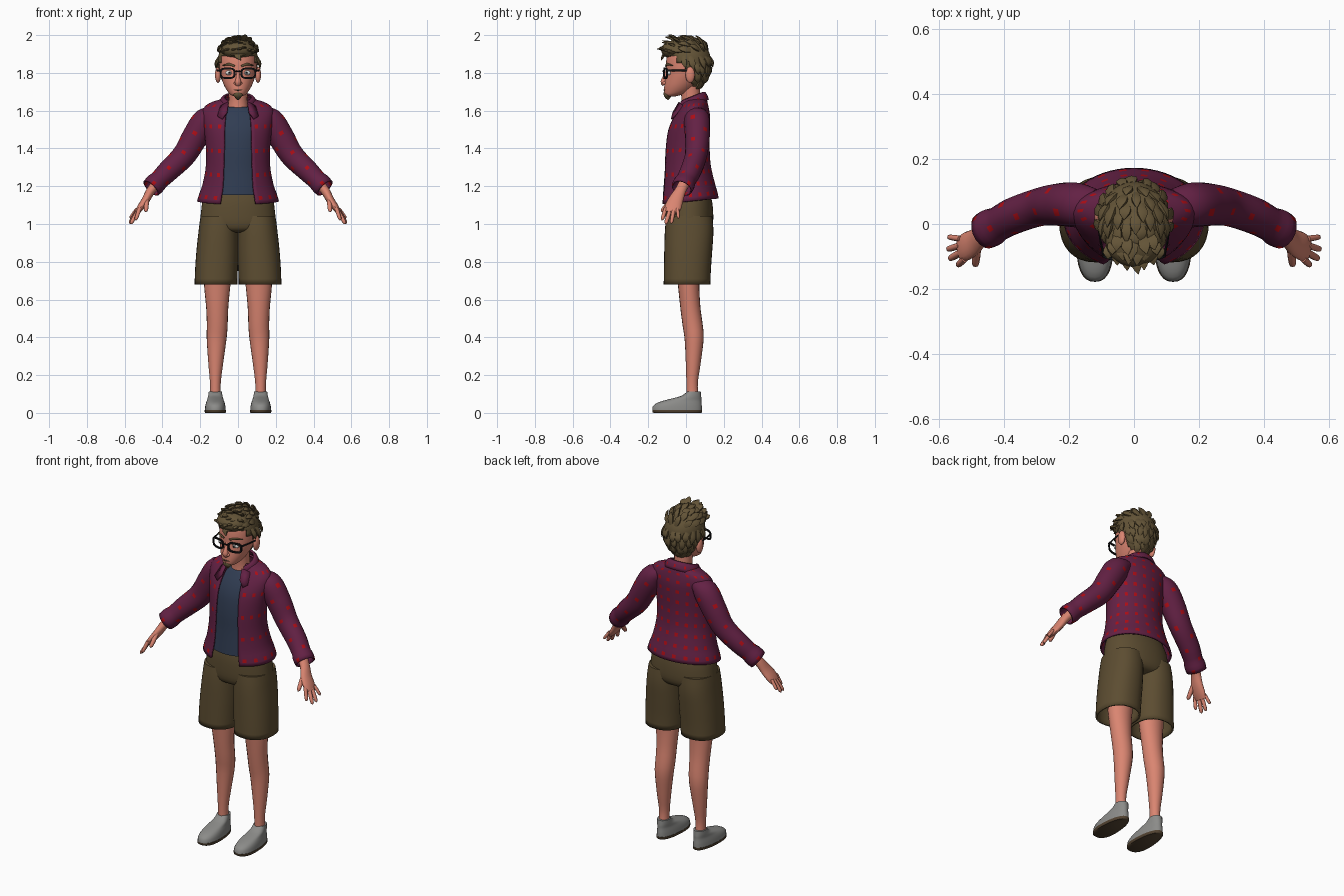
import bpy, bmesh, math, random
from mathutils import Vector as V

if "Cube" in bpy.data.objects:
    bpy.data.objects.remove(bpy.data.objects["Cube"])
random.seed(4)

COLS = dict(skin=(.70, .235, .165), hair=(.125, .088, .038), plum=(.125, .015, .058), red=(.42, .004, .008),
            navy=(.03, .046, .085), olive=(.108, .074, .031), grey=(.26, .26, .25), brown=(.085, .055, .03),
            black=(.006, .006, .007), white=(.75, .75, .72))
MAT = {}
for k, c in COLS.items():
    MAT[k] = bpy.data.materials.new(k)
    MAT[k].diffuse_color = (*c, 1)


# ---------- helpers ----------
def spline(keys, n):
    """n+1 samples of a smooth curve through tuples, spaced by length."""
    d = [0]
    for a, b in zip(keys, keys[1:]):
        d.append(d[-1] + math.dist(a, b))
    last = len(keys) - 1

    def slope(i, c):
        a, b = max(i - 1, 0), min(i + 1, last)
        return (keys[b][c] - keys[a][c]) / (d[b] - d[a])
    out = []
    for s in range(n + 1):
        t = d[-1] * s / n
        k = max(i for i in range(last) if d[i] <= t + 1e-9)
        h = d[k + 1] - d[k]
        u = (t - d[k]) / h
        out.append([(2*u**3 - 3*u*u + 1) * keys[k][c] + (u**3 - 2*u*u + u) * h * slope(k, c)
                    + (3*u*u - 2*u**3) * keys[k + 1][c] + (u**3 - u*u) * h * slope(k + 1, c)
                    for c in range(len(keys[0]))])
    return out


def loft(bm, rings, closed=True, caps=(True, True), rule=None):
    vs = [[bm.verts.new(p) for p in r] for r in rings]
    n = len(vs[0])
    for i in range(len(vs) - 1):
        for j in range(n if closed else n - 1):
            k = (j + 1) % n
            f = bm.faces.new((vs[i][j], vs[i][k], vs[i + 1][k], vs[i + 1][j]))
            if rule:
                f.material_index = int(rule(i, j))
    for on, r in zip(caps, (vs[0], vs[-1])):
        if on:
            bm.faces.new(r)


def finish(name, bm, mats, mirror=False, thick=0):
    bmesh.ops.recalc_face_normals(bm, faces=bm.faces)
    me = bpy.data.meshes.new(name)
    bm.to_mesh(me)
    bm.free()
    ob = bpy.data.objects.new(name, me)
    bpy.context.collection.objects.link(ob)
    for m in mats.split():
        me.materials.append(MAT[m])
    if thick:
        m = ob.modifiers.new("thickness", 'SOLIDIFY')
        m.thickness, m.offset = thick, 0
    if mirror:
        ob.modifiers.new("mirror", 'MIRROR')
    bpy.ops.object.select_all(action='DESELECT')
    ob.select_set(True)
    bpy.context.view_layer.objects.active = ob
    bpy.ops.object.shade_smooth_by_angle(angle=math.radians(50))
    return ob


def hring(z, w, yf, yb, opening=0, cx=0, n=48, tilt=0, p=1, heel=0):
    """Horizontal oval ring; opening leaves a gap at the front."""
    a0 = math.asin(min(.9, opening / w)) if opening else 0
    pts = []
    for j in range(n + 1 if opening else n):
        a = a0 + (2 * math.pi - 2 * a0) * j / n
        s, c = math.sin(a), math.cos(a)
        s, c = math.copysign(abs(s)**p, s), math.copysign(abs(c)**p, c)
        y = (yf + yb) / 2 - (yb - yf) / 2 * c
        pts.append(V((cx + w * s * (1 + heel * c), y, z + tilt * y)))
    return pts


def tube_rings(keys, steps, n, side=(0, 1, 0)):
    """Rings along a path of (x, y, z, radius along side, other radius)."""
    ks = spline(keys, steps)
    ps = [V(k[:3]) for k in ks]
    rings = []
    for i, k in enumerate(ks):
        t = (ps[min(i + 1, steps)] - ps[max(i - 1, 0)]).normalized()
        s = V(side)
        s = (s - t * s.dot(t)).normalized()
        o = t.cross(s)
        rings.append([ps[i] + s * k[3] * math.cos(2*math.pi*j/n) + o * k[4] * math.sin(2*math.pi*j/n)
                      for j in range(n)])
    return rings


def tube(name, keys, mats, steps=12, n=16, side=(0, 1, 0), mirror=False, thick=0, caps=(True, True), rule=None):
    bm = bmesh.new()
    loft(bm, tube_rings(keys, steps, n, side), True, caps, rule)
    return finish(name, bm, mats, mirror, thick)


def blob(name, c, r, mat, mirror=False, seg=20):
    bm = bmesh.new()
    bmesh.ops.create_uvsphere(bm, u_segments=seg, v_segments=seg // 2, radius=1)
    for v in bm.verts:
        v.co = V(c) + V(a * b for a, b in zip(v.co, r))
    return finish(name, bm, mat, mirror)


def stack(name, keys, mats, steps=0, mirror=False, thick=0, caps=(True, True), closed=True, rule=None, **kw):
    bm = bmesh.new()
    loft(bm, [hring(*k, **kw) for k in (spline(keys, steps) if steps else keys)], closed, caps, rule)
    return finish(name, bm, mats, mirror, thick)


# ---------- jacket, shirt ----------
def dots(i, j):
    back = 12 <= j < 36
    return j % 3 == 1 and i % (3 if back else 6) == 1


stack("jacket", [(1.118, .212, -.135, .168, .092), (1.15, .203, -.132, .162, .088), (1.2, .185, -.126, .148, .08),
                 (1.3, .166, -.12, .126, .075), (1.4, .165, -.115, .12, .072), (1.5, .175, -.1, .122, .07),
                 (1.56, .184, -.073, .122, .066), (1.6, .183, -.045, .116, .06), (1.628, .155, -.025, .11, .055),
                 (1.645, .11, -.018, .105, .052), (1.655, .075, -.01, .095, .05)],
      "plum red", steps=30, thick=.01, caps=(False, False), closed=False, rule=dots, tilt=.1)
stack("shirt", [(1.165, .175, -.122, .13), (1.3, .152, -.112, .112), (1.4, .15, -.108, .108), (1.5, .16, -.093, .11),
                (1.56, .165, -.067, .11), (1.6, .13, -.038, .1), (1.62, .075, -.022, .085)],
      "navy", steps=18, tilt=.1)
stack("collar", [(1.61, .1, -.04, .118, .06), (1.65, .088, -.045, .104, .056), (1.66, .07, -.043, .09, .052)],
      "plum red", steps=4, thick=.008, caps=(False, False), closed=False, tilt=.4,
      rule=lambda i, j: i == 1 and j % 6 == 0)
bm = bmesh.new()
bm.faces.new([bm.verts.new(p) for p in ((.05, -.036, 1.645), (.092, -.014, 1.625), (.108, -.062, 1.57),
                                        (.084, -.077, 1.555), (.058, -.068, 1.59))])
finish("collar_flap", bm, "plum", True, .008)

# ---------- sleeves and hands ----------
tube("sleeve", [(.12, .055, 1.585, .05, .035), (.17, .058, 1.55, .064, .064), (.225, .06, 1.465, .062, .066),
                (.285, .053, 1.365, .055, .06), (.37, .025, 1.28, .052, .054), (.425, -.004, 1.225, .049, .048),
                (.435, -.009, 1.215, .055, .053), (.46, -.022, 1.19, .053, .05)],
     "plum red", steps=26, n=18, mirror=True, thick=.008, caps=(True, False),
     rule=lambda i, j: i % 3 == 1 and j % 6 == (2 if i % 2 else 5) and i > 3)
bm = bmesh.new()
loft(bm, tube_rings([(.42, -.005, 1.225, .03, .028), (.462, -.03, 1.175, .03, .024), (.49, -.055, 1.125, .04, .021),
                     (.518, -.07, 1.085, .044, .018), (.535, -.077, 1.06, .036, .012)], 10, 16))
for base, tip, r in [((.52, -.107, 1.085), (.542, -.127, 1.02), .0105), ((.53, -.086, 1.07), (.568, -.108, 1.0), .011),
                     ((.535, -.066, 1.07), (.574, -.078, 1.003), .0105), ((.535, -.045, 1.08), (.572, -.04, 1.03), .009),
                     ((.482, -.072, 1.135), (.488, -.13, 1.065), .0125)]:
    a, b = V(base), V(tip)
    ks = [(*a, r, r), (*a.lerp(b, .5), r, r), (*a.lerp(b, .92), r * .8, r * .8), (*b, r * .25, r * .25)]
    loft(bm, tube_rings(ks, 7, 8, (1, 0, 0)))
finish("hand", bm, "skin", True)

# ---------- shorts, legs, shoes ----------
stack("shorts_hips", [(.955, .1, -.06, .08), (.97, .17, -.095, .125), (1.0, .199, -.107, .142), (1.06, .196, -.11, .144),
                      (1.12, .188, -.108, .138), (1.17, .172, -.1, .125)], "olive", steps=14, p=.92)
stack("shorts_leg", [(.68, .108, -.113, .124, 0, .117), (.76, .108, -.112, .127, 0, .114), (.86, .106, -.11, .134, 0, .109),
                     (.96, .1, -.107, .14, 0, .104), (1.04, .094, -.1, .135, 0, .1)],
      "olive", steps=12, mirror=True, thick=.01, caps=(False, True), n=32, p=.88)
tube("leg", [(.108, .012, .80, .068, .078), (.11, .014, .68, .057, .07), (.11, .024, .55, .053, .058),
             (.11, .036, .46, .053, .055), (.113, .043, .4, .051, .053), (.118, .038, .26, .039, .039),
             (.12, .032, .15, .03, .028), (.12, .036, .07, .034, .03)], "skin", steps=22, n=20, mirror=True)
stack("shoe_sole", [(0, .052, -.172, .08, 0, .12), (.004, .055, -.177, .084, 0, .12), (.016, .055, -.178, .085, 0, .12)],
      "brown", mirror=True, n=32, p=.85, heel=.15)
stack("shoe", [(.016, .054, -.178, .084, 0, .12), (.034, .053, -.177, .084, 0, .12), (.052, .049, -.155, .082, 0, .12),
               (.066, .044, -.115, .081, 0, .12), (.08, .04, -.06, .081, 0, .12), (.092, .037, -.02, .08, 0, .12),
               (.112, .034, .005, .078, 0, .12)], "grey", steps=12, mirror=True, n=32, p=.9, heel=.14)

# ---------- head ----------
tube("neck", [(0, .03, 1.58, .056, .062), (0, .028, 1.64, .05, .05), (0, .02, 1.74, .052, .052)], "skin", steps=6, n=20)
stack("head", [(1.675, .018, -.1, -.06), (1.682, .036, -.111, -.03), (1.7, .054, -.116, .02), (1.73, .072, -.115, .055),
               (1.765, .086, -.111, .085), (1.8, .096, -.106, .103), (1.85, .1, -.106, .113), (1.9, .096, -.098, .112),
               (1.94, .078, -.075, .095), (1.96, .045, -.04, .06)], "skin", steps=22, n=36)
blob("ear", (.106, .022, 1.79), (.016, .025, .043), "skin", True)
tube("nose", [(0, -.1, 1.815, .006, .008), (0, -.113, 1.775, .012, .011), (0, -.118, 1.75, .017, .017),
              (0, -.112, 1.737, .012, .014)], "skin", steps=8, n=12)
blob("nostril", (.013, -.113, 1.746), (.01, .012, .009), "skin", True, 12)
tube("mouth", [(-.024, -.108, 1.711, .003, .002), (0, -.1165, 1.709, .004, .004), (.024, -.108, 1.711, .003, .002)],
     "brown", steps=6, n=8, side=(0, 0, 1))
tube("goatee", [(0, -.1, 1.699, .019, .015), (0, -.098, 1.685, .02, .028), (0, -.096, 1.672, .016, .018),
                (0, -.095, 1.657, .003, .004)], "hair", steps=8, n=12)
blob("eye_white", (.046, -.089, 1.8), (.02, .013, .013), "white", True)
blob("iris", (.045, -.1, 1.8), (.009, .004, .0095), "grey", True, 12)
blob("pupil", (.045, -.1025, 1.8), (.0045, .003, .005), "black", True, 10)
tube("eyebrow", [(.018, -.107, 1.836, .005, .004), (.05, -.099, 1.846, .006, .005), (.08, -.07, 1.838, .003, .003)],
     "hair", steps=8, n=8, side=(0, 0, 1), mirror=True)

# ---------- glasses ----------
bm = bmesh.new()
rings = []
for grow, dy in ((0, 0), (-.009, 0), (-.009, .008), (0, .008), (0, 0)):
    r = []
    for j in range(32):
        a = 2 * math.pi * j / 32
        c, s = math.cos(a), math.sin(a)
        x = .055 + (.041 + grow) * math.copysign(abs(c)**.6, c)
        r.append(V((x, -.121 + dy + 2 * x * x, 1.798 + (.03 + grow) * math.copysign(abs(s)**.6, s))))
    rings.append(r)
loft(bm, rings, True, (False, False))
finish("glasses_rim", bm, "black", True)
tube("glasses_bridge", [(-.018, -.117, 1.806, .004, .004), (0, -.122, 1.81, .004, .004), (.018, -.117, 1.806, .004, .004)],
     "black", steps=4, n=8, side=(0, 0, 1))
tube("glasses_temple", [(.092, -.103, 1.812, .006, .004), (.105, -.04, 1.812, .005, .003), (.112, .02, 1.812, .005, .003),
                        (.108, .04, 1.795, .004, .003)], "black", steps=8, n=8, side=(0, 0, 1), mirror=True)

# ---------- hair ----------
C = V((0, .01, 1.867))


def scalp(v):
    return C + V((v.x * .104, v.y * .119, v.z * (.113 if v.z > 0 else .16)))


def hairy(p):
    return p.z > (1.885 if p.y < -.045 else 1.85 if p.y < -.01 else 1.82 if p.y < .035 else 1.715)


bm = bmesh.new()
bmesh.ops.create_uvsphere(bm, u_segments=48, v_segments=32, radius=1)
for v in bm.verts:
    v.co = scalp(v.co)
bmesh.ops.delete(bm, geom=[f for f in bm.faces if not hairy(f.calc_center_median())], context='FACES')
finish("hair_cap", bm, "hair", thick=.004)
blob("quiff", (0, -.05, 1.922), (.088, .082, .052), "hair", seg=28)


def tuft(bm, p, flow, out, length, width):
    q, e = p + flow * length * .55 + out * .009, p + flow * length + out * .006
    loft(bm, tube_rings([(*p, .006, width * .6), (*q, .009, width), (*e, .001, .001)], 5, 6, out))


bm = bmesh.new()
for row in range(9):
    el = math.radians(-58 + row * 17)
    count = max(4, int(19 * math.cos(el)))
    for k in range(count):
        az = 2 * math.pi * (k + .5 * (row % 2) + random.uniform(-.2, .2)) / count
        v = V((math.cos(el) * math.sin(az), math.cos(el) * math.cos(az), math.sin(el)))
        p = scalp(v)
        if not hairy(p - V((0, .015, .025))):
            continue
        # top sweeps forward, sides and back fall down
        f = V((v.x * .3, -1, .25)) if v.z > .4 else V((random.uniform(-.2, .2), .25, -1))
        f = (f - v * f.dot(v)).normalized()
        tuft(bm, p - v * .002, f, v, random.uniform(.055, .075), random.uniform(.016, .021))
# spiky front fringe, swept forward
for row in range(3):
    for k in range(7 - row):
        x = (k - (6 - row) / 2) * .024
        p = V((x, -.075 + 3 * x * x + .02 * row, 1.918 + row * .024 - 2 * x * x))
        out = V((x * 3, -.5 + .1 * row, .8)).normalized()
        f = V((x * 3 + random.uniform(-.2, .2), -1, .05 + .16 * row + random.uniform(-.15, .2))).normalized()
        tuft(bm, p, f, out, .078 - 3 * abs(x) * .15, .02)
finish("hair_tufts", bm, "hair")

for m in bpy.data.materials:
    if m.users and not m.is_grease_pencil:
        m.use_nodes = True
        m.node_tree.nodes["Principled BSDF"].inputs["Base Color"].default_value = m.diffuse_color
